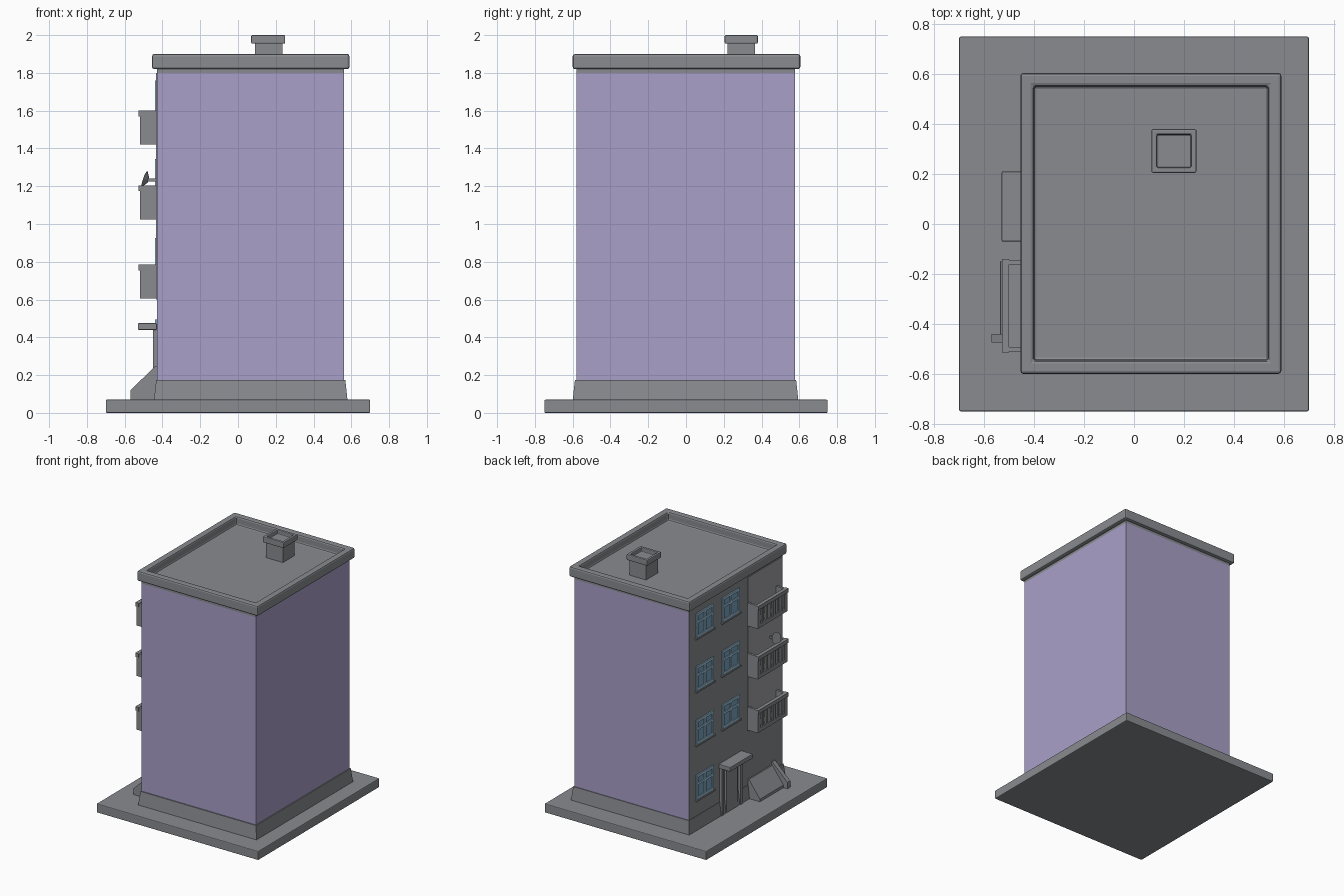
import bpy, bmesh, math
from mathutils import Vector

if "Cube" in bpy.data.objects:
    bpy.data.objects.remove(bpy.data.objects["Cube"])


def material(name, rgb):
    m = bpy.data.materials.new(name)
    m.diffuse_color = (*rgb, 1)
    m.use_nodes = True
    m.node_tree.nodes["Principled BSDF"].inputs["Base Color"].default_value = m.diffuse_color
    return m


GREY = material("concrete grey", (0.25, 0.26, 0.28))
LIGHT = material("balcony wall grey", (0.36, 0.36, 0.38))
LILAC = material("lilac wall", (0.40, 0.35, 0.58))
FRAME = material("window frame blue", (0.36, 0.58, 0.74))
GLASS = material("window glass blue", (0.19, 0.37, 0.52))


def add_box(bm, x0, x1, y0, y1, z0, z1, taper=0.0):
    """Axis-aligned box; taper pulls the top edges inwards."""
    t = taper
    lo = [(x0, y0), (x1, y0), (x1, y1), (x0, y1)]
    hi = [(x0 + t, y0 + t), (x1 - t, y0 + t), (x1 - t, y1 - t), (x0 + t, y1 - t)]
    a = [bm.verts.new((x, y, z0)) for x, y in lo]
    b = [bm.verts.new((x, y, z1)) for x, y in hi]
    bm.faces.new(a[::-1])
    bm.faces.new(b)
    for i in range(4):
        j = (i + 1) % 4
        bm.faces.new((a[i], a[j], b[j], b[i]))


def finish(name, bm, mats, bevel=0.0):
    bmesh.ops.recalc_face_normals(bm, faces=bm.faces)
    me = bpy.data.meshes.new(name)
    bm.to_mesh(me)
    bm.free()
    ob = bpy.data.objects.new(name, me)
    bpy.context.collection.objects.link(ob)
    for m in mats:
        me.materials.append(m)
    if bevel:
        mod = ob.modifiers.new("soft edges", 'BEVEL')
        mod.width = bevel
        mod.segments = 2
    return ob


def boxes(name, mat, specs, bevel=0.0, taper=0.0):
    bm = bmesh.new()
    for s in specs:
        add_box(bm, *s, taper=taper)
    return finish(name, bm, [mat], bevel)


def tray(name, mat, x0, x1, y0, y1, z0, z1, rim, floor, bevel):
    """Box with a sunken top: inset the top face and push it down."""
    bm = bmesh.new()
    add_box(bm, x0, x1, y0, y1, z0, z1)
    bmesh.ops.recalc_face_normals(bm, faces=bm.faces)
    top = max(bm.faces, key=lambda f: f.calc_center_median().z)
    bmesh.ops.inset_region(bm, faces=[top], thickness=rim)
    ext = bmesh.ops.extrude_face_region(bm, geom=[top])
    bmesh.ops.delete(bm, geom=[top], context='FACES_ONLY') if top.is_valid else None
    for v in [g for g in ext['geom'] if isinstance(g, bmesh.types.BMVert)]:
        v.co.z = floor
    return finish(name, bm, [mat], bevel)


WALL = -0.43   # plane of the window facade

# Ground slab and tapered plinth
boxes("ground_slab", GREY, [(-0.70, 0.70, -0.75, 0.75, 0, 0.07)], bevel=0.006)
boxes("plinth", GREY, [(-0.445, 0.58, -0.60, 0.595, 0.065, 0.175)], taper=0.012)

# Main block: lilac on three sides, grey window facade
bm = bmesh.new()
add_box(bm, WALL, 0.56, -0.58, 0.578, 0.17, 1.80)
bmesh.ops.recalc_face_normals(bm, faces=bm.faces)
for f in bm.faces:
    f.material_index = 1 if f.normal.x < -0.5 else 0
finish("main_block", bm, [LILAC, GREY])

# Sunken roof with parapet, and the chimney
tray("roof_parapet", GREY, -0.455, 0.59, -0.60, 0.605, 1.795 + 0.025, 1.90, 0.075, 1.835, 0.012)
boxes("roof_underside", GREY, [(WALL, 0.56, -0.58, 0.578, 1.795, 1.825)])
boxes("chimney_shaft", GREY, [(0.09, 0.235, 0.22, 0.365, 1.83, 1.96)])
tray("chimney_cap", GREY, 0.07, 0.25, 0.205, 0.38, 1.955, 2.0, 0.03, 1.97, 0.006)

# Windows: two columns, with the entrance in place of the lowest inner one
ROWS = (0.40, 0.83, 1.25, 1.665)
W, H, B = 0.105, 0.095, 0.02
frames, panes, sills = [], [], []
for yc, rows in ((0.385, ROWS), (0.065, ROWS[1:])):
    for zc in rows:
        panes.append((WALL - 0.003, WALL + 0.01, yc - W, yc + W, zc - H, zc + H))
        x0, x1 = WALL - 0.009, WALL + 0.01
        for s in (-1, 1):
            y, z = yc + s * (W - B / 2), zc + s * (H - B / 2)
            frames.append((x0, x1, y - B / 2, y + B / 2, zc - H, zc + H))
            frames.append((x0, x1, yc - W, yc + W, z - B / 2, z + B / 2))
        frames.append((x0, x1, yc - 0.009, yc + 0.009, zc - H, zc + H))
        frames.append((x0, x1, yc - W, yc + W, zc + 0.015, zc + 0.033))
        sills.append((WALL - 0.015, WALL + 0.01, yc - W - 0.01, yc + W + 0.01,
                      zc - H - 0.012, zc - H))
boxes("window_panes", GLASS, panes)
boxes("window_frames", FRAME, frames)
boxes("window_sills", GREY, sills)

# Lighter wall strip behind the balconies
boxes("balcony_wall", LIGHT, [(WALL - 0.004, WALL + 0.01, -0.56, -0.145, 0.60, 1.80)])

# Balconies: floor, solid ends, slatted front and top rail
Y0, Y1, XF = -0.51, -0.145, -0.52
for i, z in enumerate((0.605, 1.025, 1.42)):
    t = z + 0.18
    parts = [(XF, WALL, Y0, Y1, z, z + 0.03),
             (XF, WALL, Y0, Y0 + 0.018, z, t),
             (XF, WALL, Y1 - 0.018, Y1, z, t),
             (XF - 0.008, XF + 0.02, Y0 - 0.005, Y1 + 0.005, t - 0.03, t)]
    n = 8
    for k in range(n):
        y = Y0 + (Y1 - Y0) * (k + 0.5) / n
        parts.append((XF, XF + 0.014, y - 0.011, y + 0.011, z + 0.02, t - 0.02))
    boxes(f"balcony_{i + 1}", GREY, parts)

# Entrance: canopy, door surround and door leaf
boxes("entrance_canopy", GREY, [(-0.53, WALL, -0.07, 0.21, 0.44, 0.475)], bevel=0.004)
boxes("door_surround", GREY, [(WALL - 0.02, WALL, -0.06, -0.03, 0.07, 0.45),
                              (WALL - 0.02, WALL, 0.17, 0.20, 0.07, 0.45)])
boxes("door_leaf", GREY, [(WALL - 0.017, WALL, 0.0, 0.14, 0.07, 0.40)])


# Sloped cellar hatch with a cheek wall
def wedge(name, xf, xb, y0, y1, low, high):
    bm = bmesh.new()
    prof = [(xf, 0.065), (xf, low), (xb, high), (WALL + 0.01, high), (WALL + 0.01, 0.065)]
    a = [bm.verts.new((x, y0, z)) for x, z in prof]
    b = [bm.verts.new((x, y1, z)) for x, z in prof]
    bm.faces.new(a)
    bm.faces.new(b[::-1])
    for i in range(5):
        j = (i + 1) % 5
        bm.faces.new((a[i], b[i], b[j], a[j]))
    finish(name, bm, [GREY])


wedge("cellar_hatch", -0.535, -0.44, -0.45, -0.15, 0.09, 0.22)
wedge("cellar_cheek", -0.57, -0.44, -0.475, -0.44, 0.12, 0.245)

# Satellite dish on its bracket above the middle balcony
boxes("dish_bracket", GREY, [(-0.49, WALL, -0.425, -0.41, 1.225, 1.24)])
bm = bmesh.new()
bmesh.ops.create_cone(bm, cap_ends=True, segments=12, radius1=0.015, radius2=0.045, depth=0.02)
dish = finish("satellite_dish", bm, [GREY])
dish.rotation_euler = Vector((-1, 0.2, 0.35)).to_track_quat('Z', 'Y').to_euler()
dish.location = (-0.485, -0.415, 1.235)
